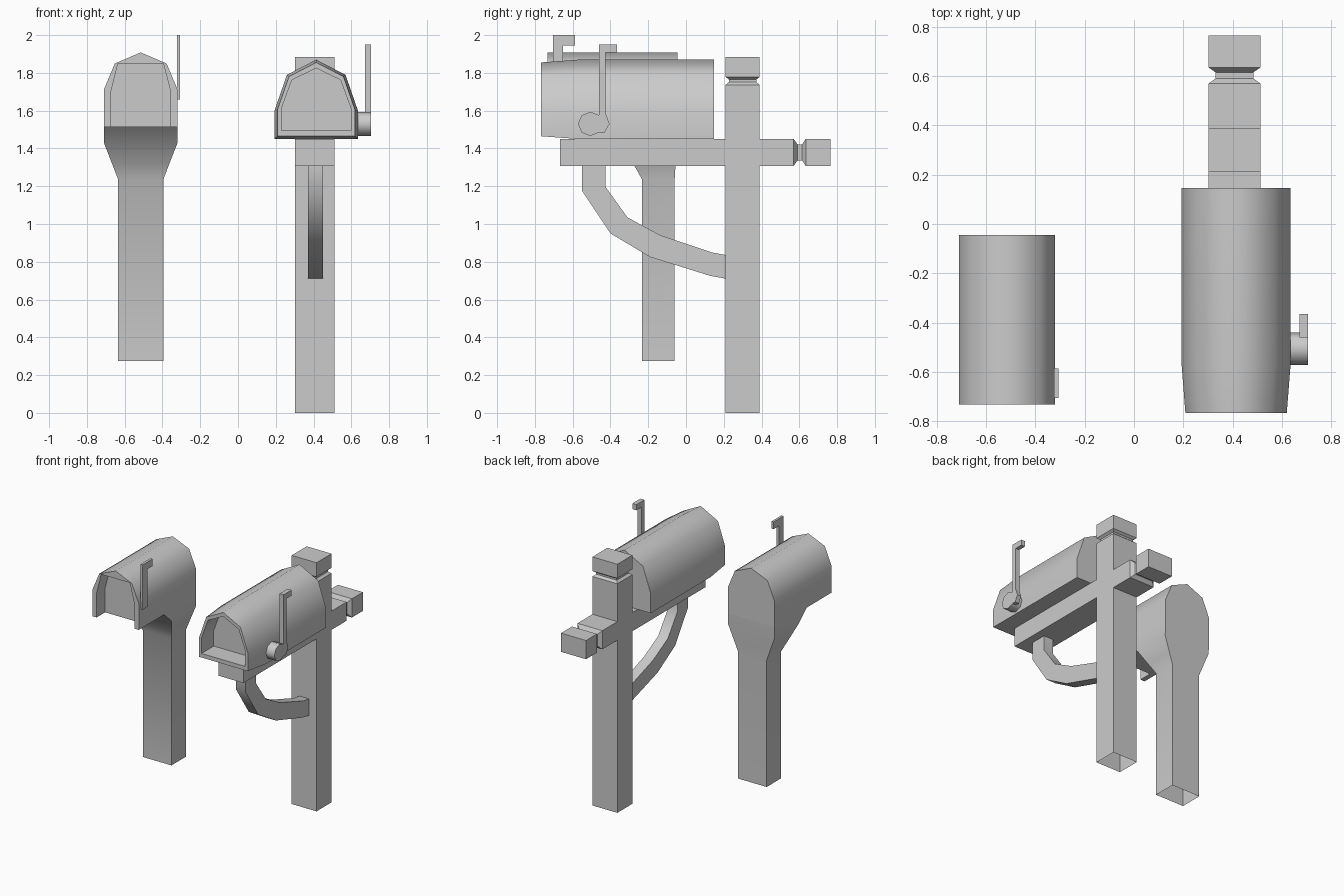
import bpy, bmesh, math

if "Cube" in bpy.data.objects:
    bpy.data.objects.remove(bpy.data.objects["Cube"])


def loft(name, rings, closed=True, start=True, end=True, extra=(), smooth=True):
    """Skin a list of equal-length rings; optionally cap ends and add extra polygons."""
    bm = bmesh.new()
    rows = [[bm.verts.new(p) for p in r] for r in rings]
    n = len(rows[0])
    for a, b in zip(rows, rows[1:]):
        for i in range(n if closed else n - 1):
            j = (i + 1) % n
            bm.faces.new((a[i], a[j], b[j], b[i]))
    if start:
        bm.faces.new(rows[0])
    if end:
        bm.faces.new(rows[-1])
    for poly in extra:
        bm.faces.new([bm.verts.new(p) for p in poly])
    bmesh.ops.remove_doubles(bm, verts=bm.verts, dist=1e-5)
    bmesh.ops.recalc_face_normals(bm, faces=bm.faces)
    mesh = bpy.data.meshes.new(name)
    bm.to_mesh(mesh)
    bm.free()
    obj = bpy.data.objects.new(name, mesh)
    bpy.context.collection.objects.link(obj)
    if smooth:
        bpy.ops.object.select_all(action='DESELECT')
        obj.select_set(True)
        bpy.context.view_layer.objects.active = obj
        bpy.ops.object.shade_smooth_by_angle(angle=math.radians(60))
    return obj


def rect_z(x0, x1, y0, y1, z, d=0.0):
    return [(x0 + d, y0 + d, z), (x1 - d, y0 + d, z), (x1 - d, y1 - d, z), (x0 + d, y1 - d, z)]


def rect_y(x0, x1, z0, z1, y, d=0.0):
    return [(x0 + d, y, z0 + d), (x1 - d, y, z0 + d), (x1 - d, y, z1 - d), (x0 + d, y, z1 - d)]


def prism_x(name, profile, x0, x1, smooth=False):
    """Extrude a (y, z) profile along x."""
    return loft(name, [[(x, y, z) for y, z in profile] for x in (x0, x1)], smooth=smooth)


def mirror(half, cx):
    """Half profile of (offset, z), ending on the centre line, to a full (x, z) outline."""
    return [(cx - o, z) for o, z in half] + [(cx + o, z) for o, z in half[-2::-1]]


def at(profile, y):
    return [(x, y, z) for x, z in profile]


# ---- right mailbox: grooved post and crossarm ----
loft("post", [rect_z(0.303, 0.512, 0.21, 0.39, z, d) for z, d in
              ((0, 0), (1.737, 0), (1.752, 0.018), (1.765, 0.018), (1.778, 0), (1.885, 0))],
     start=False, smooth=False)
loft("crossarm", [rect_y(0.303, 0.512, 1.308, 1.45, y, d) for y, d in
                  ((-0.667, 0), (0.57, 0), (0.59, 0.028), (0.615, 0.028), (0.634, 0), (0.765, 0))],
     smooth=False)

# curved brace
upper = [(-0.425, 1.31), (-0.425, 1.195), (-0.31, 1.035), (-0.135, 0.94), (0.135, 0.85), (0.215, 0.835)]
lower = [(-0.55, 1.31), (-0.55, 1.175), (-0.40, 0.95), (-0.19, 0.825), (0.13, 0.725), (0.215, 0.71)]
loft("brace", [[(0.37, *u), (0.45, *u), (0.45, *l), (0.37, *l)] for u, l in zip(upper, lower)])

# box with tapered, recessed front
CX, CZ = 0.414, 1.66
outline = mirror([(0.221, 1.45), (0.221, 1.60), (0.155, 1.79), (0, 1.87)], CX)


def scaled(sx, sz):
    return [(CX + (x - CX) * sx, CZ + (z - CZ) * sz) for x, z in outline]


loft("right_box", [at(outline, 0.147), at(outline, -0.57), at(scaled(0.93, 0.93), -0.767),
                   at(scaled(0.83, 0.785), -0.767), at(scaled(0.83, 0.785), -0.62)])

# flag with hub
hub = [(-0.506 + 0.066 * math.cos(math.pi / 4 * i), 1.53 + 0.064 * math.sin(math.pi / 4 * i))
       for i in range(8)]
prism_x("right_flag_hub", hub, 0.625, 0.705, smooth=True)
prism_x("right_flag", [(-0.46, 1.95), (-0.365, 1.95), (-0.365, 1.907), (-0.425, 1.907),
                       (-0.425, 1.585), (-0.405, 1.53), (-0.43, 1.485), (-0.465, 1.485),
                       (-0.45, 1.53), (-0.46, 1.575)], 0.672, 0.705)

# ---- left mailbox: hood with an open-bottomed recess ----
LX, ZB, FRONT, BACK, DEEP, NECK = -0.515, 1.513, -0.732, -0.045, -0.63, -0.43
outer = mirror([(0.195, ZB), (0.195, 1.712), (0.137, 1.85), (0, 1.908)], LX)
inner = mirror([(0.158, ZB), (0.158, 1.70), (0.12, 1.85), (0, 1.85)], LX)
(ol, _), (orr, _), (il, _), (ir, _) = outer[0], outer[-1], inner[0], inner[-1]
underside = [(x, y, ZB) for x, y in ((ol, FRONT), (il, FRONT), (il, DEEP), (ir, DEEP),
                                     (ir, FRONT), (orr, FRONT), (orr, NECK), (ol, NECK))]
loft("left_hood", [at(outer, BACK), at(outer, FRONT), at(inner, FRONT), at(inner, DEEP)],
     closed=False, extra=[underside])

# flared neck running down into the post
loft("left_post", [rect_z(LX - h, LX + h, y0, y1, z) for h, y0, y1, z in
                   ((0.195, NECK, BACK, ZB), (0.195, -0.34, -0.048, 1.43),
                    (0.152, -0.28, -0.055, 1.32), (0.12, -0.233, -0.06, 1.237),
                    (0.12, -0.233, -0.06, 0.275))],
     start=False, end=False)

# flag
prism_x("left_flag", [(-0.705, 1.66), (-0.65, 1.66), (-0.65, 1.945), (-0.587, 1.945),
                      (-0.587, 2.0), (-0.705, 2.0)], -0.324, -0.306)
